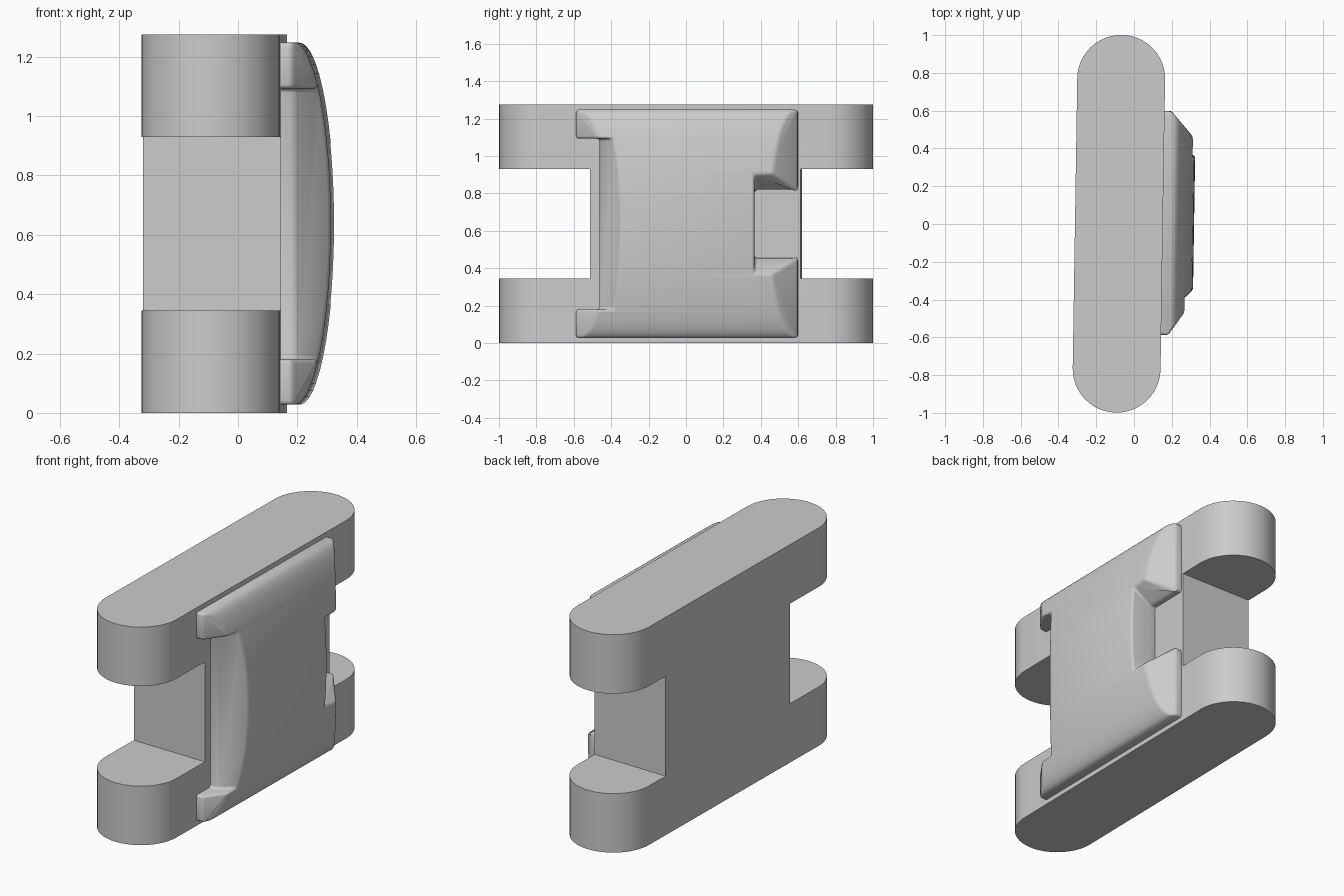
import bpy, bmesh
from math import sin, cos, pi, radians
from mathutils import Matrix

default = bpy.data.objects.get("Cube")
if default:
    bpy.data.objects.remove(default, do_unlink=True)

GREY = (0.6, 0.6, 0.6, 1)
grey = bpy.data.materials.new("plain grey")
grey.use_nodes = True
grey.diffuse_color = GREY
grey.node_tree.nodes["Principled BSDF"].inputs["Base Color"].default_value = GREY

HEIGHT = 1.275
MID = HEIGHT / 2
SKEW = Matrix.Rotation(radians(-0.9), 4, "Z")   # the whole link is turned slightly


def prism(name, profile, axis, start, end):
    """Extrude a profile along y (profile in x, z) or z (profile in x, y)."""
    bm = bmesh.new()
    place = (lambda a, b: (a, start, b)) if axis == "y" else (lambda a, b: (a, b, start))
    face = bm.faces.new([bm.verts.new(place(a, b)) for a, b in profile])
    moved = bmesh.ops.extrude_face_region(bm, geom=[face])["geom"]
    step = (0, end - start, 0) if axis == "y" else (0, 0, end - start)
    bmesh.ops.translate(bm, vec=step, verts=[v for v in moved if isinstance(v, bmesh.types.BMVert)])
    bmesh.ops.recalc_face_normals(bm, faces=bm.faces)
    mesh = bpy.data.meshes.new(name)
    bm.to_mesh(mesh)
    bm.free()
    mesh.materials.append(grey)
    obj = bpy.data.objects.new(name, mesh)
    bpy.context.collection.objects.link(obj)
    return obj


def activate(obj):
    bpy.ops.object.select_all(action="DESELECT")
    obj.select_set(True)
    bpy.context.view_layer.objects.active = obj


def soften(obj, width, segments, angle):
    mod = obj.modifiers.new("soft edges", "BEVEL")
    mod.width, mod.segments = width, segments
    mod.limit_method, mod.angle_limit = "ANGLE", radians(angle)
    mod.use_clamp_overlap = False
    activate(obj)
    bpy.ops.object.modifier_apply(modifier=mod.name)


def cut(obj, cutter):
    mod = obj.modifiers.new("cut", "BOOLEAN")
    mod.operation, mod.solver, mod.object = "DIFFERENCE", "EXACT", cutter
    activate(obj)
    bpy.ops.object.modifier_apply(modifier=mod.name)
    bpy.data.objects.remove(cutter, do_unlink=True)


def box_profile(x0, x1, y0, y1):
    return [(x0, y0), (x1, y0), (x1, y1), (x0, y1)]


# Link body: a long rounded slab with a notch at each end
R, REACH, CX, N = 0.2325, 0.7675, -0.08, 24
outline = [(CX + R * cos(pi * i / N), REACH + R * sin(pi * i / N)) for i in range(N + 1)]
outline += [(2 * CX - x, -y) for x, y in outline]
body = prism("link_body", outline, "z", 0, HEIGHT)
for y0, y1 in ((-1.2, -0.51), (0.615, 1.2)):
    cut(body, prism("notch_cutter", box_profile(-0.6, 0.5, y0, y1), "z", 0.345, 0.93))

# Pad: domed plate on the left side
SEG = 32
dome = [(0.198 + 0.12 * sin(pi * i / SEG), MID - 0.61 * cos(pi * i / SEG)) for i in range(SEG + 1)]
pad = prism("domed_pad", [(0.1, MID - 0.61)] + dome + [(0.1, MID + 0.61)], "y", -0.585, 0.6)

# Sloped ends of the pad
cut(pad, prism("front_slope_cutter", [(0.19, -0.585), (0.373, -0.322), (0.5, -0.7), (0.19, -0.7)], "z", -0.2, 1.5))
cut(pad, prism("back_slope_cutter", [(0.19, 0.6), (0.398, 0.36), (0.5, 0.8), (0.19, 0.8)], "z", -0.2, 1.5))

# Wide recess across the front of the pad
recess = prism("recess_cutter", [(0.05, -0.7), (0.05, -0.46), (0.198, -0.46), (0.4, -0.265), (0.4, -0.7)],
               "z", 0.18, 1.093)
cut(pad, recess)

# Flared notch in the back of the pad
flare = [(0.05, 0.183), (0.19, 0.183), (0.31, 0.268), (0.4, 0.332)]
notch = [(x, MID - h) for x, h in flare] + [(x, MID + h) for x, h in reversed(flare)]
cut(pad, prism("back_notch_cutter", notch, "y", 0.37, 0.8))
soften(pad, 0.014, 3, 32)

# Shared finish
for obj in (body, pad):
    obj.data.transform(SKEW)
    activate(obj)
    bpy.ops.object.shade_smooth_by_angle(angle=radians(32))
